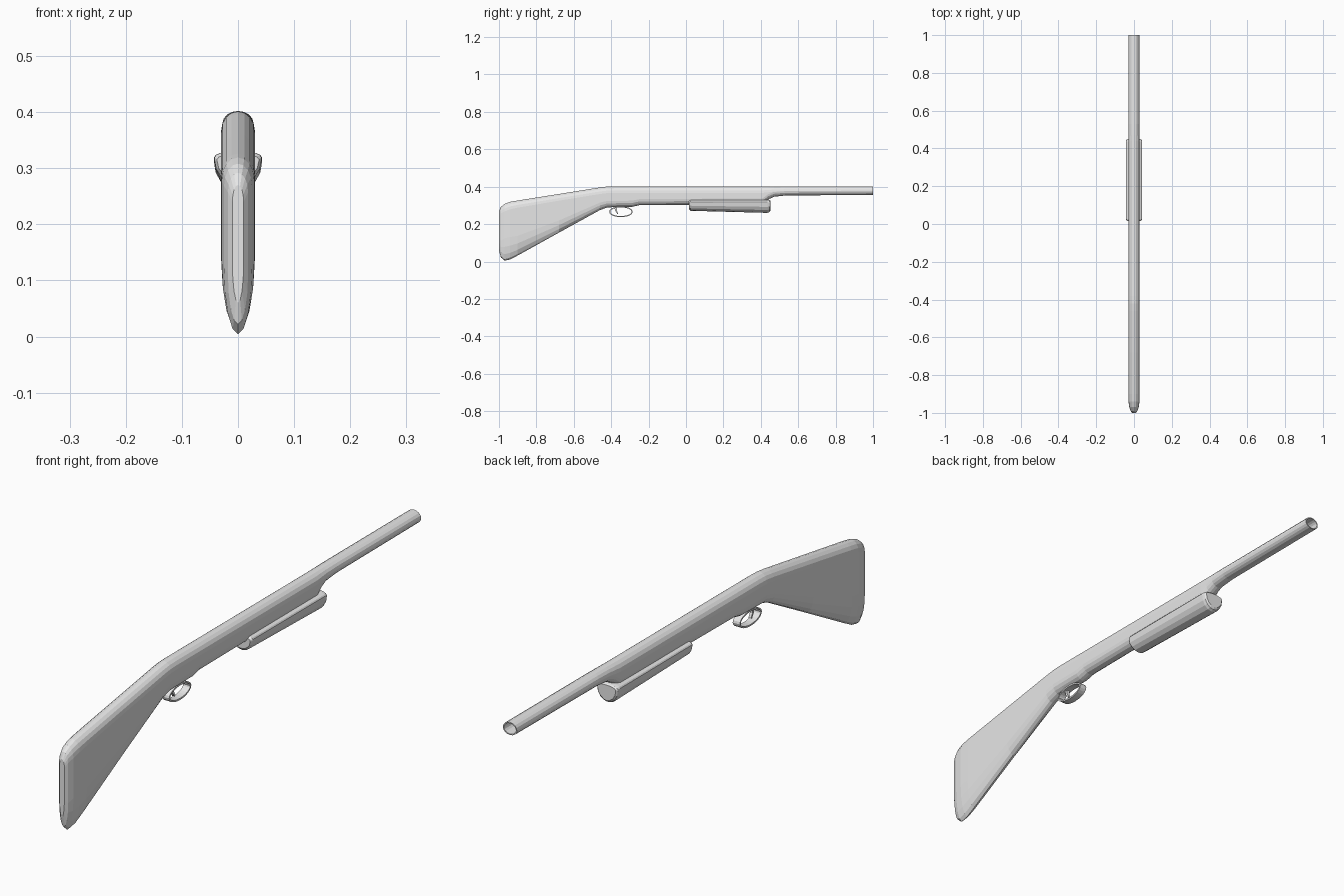
import bpy, bmesh, math

grey = bpy.data.materials.new("plain_grey")
grey.diffuse_color = (0.8, 0.8, 0.8, 1)


def finish(bm, name):
    bmesh.ops.recalc_face_normals(bm, faces=bm.faces)
    mesh = bpy.data.meshes.new(name)
    bm.to_mesh(mesh)
    bm.free()
    mesh.materials.append(grey)
    obj = bpy.data.objects.new(name, mesh)
    bpy.context.collection.objects.link(obj)
    return obj


def ring(bm, y, z_bot, z_top, half_w, r_top, r_bot, n=8):
    """Upright slot-shaped loop: half ellipse on top, half ellipse below."""
    verts = []
    for i in range(n + 1):
        a = math.pi * i / n
        verts.append(bm.verts.new((half_w * math.cos(a), y, z_top - r_top + r_top * math.sin(a))))
    for i in range(n + 1):
        a = math.pi + math.pi * i / n
        verts.append(bm.verts.new((half_w * math.cos(a), y, z_bot + r_bot + r_bot * math.sin(a))))
    return verts


def loft(name, sections):
    bm = bmesh.new()
    rings = [ring(bm, *s) for s in sections]
    for a, b in zip(rings, rings[1:]):
        for i in range(len(a)):
            j = (i + 1) % len(a)
            bm.faces.new((a[i], a[j], b[j], b[i]))
    bm.faces.new(rings[0])
    bm.faces.new(rings[-1])
    return finish(bm, name)


# Stock, receiver and barrel in one sweep, ending with the hollow bore
loft("stock_and_barrel", [
    # y, bottom, top, half width, top radius, bottom radius
    (-1.00, 0.060, 0.270, 0.010, 0.030, 0.070),
    (-0.99, 0.022, 0.292, 0.018, 0.035, 0.090),
    (-0.97, 0.004, 0.308, 0.025, 0.040, 0.120),
    (-0.94, 0.011, 0.319, 0.029, 0.040, 0.120),
    (-0.90, 0.032, 0.326, 0.030, 0.038, 0.105),
    (-0.68, 0.154, 0.361, 0.030, 0.036, 0.065),
    (-0.46, 0.275, 0.396, 0.030, 0.035, 0.040),
    (-0.42, 0.289, 0.401, 0.030, 0.035, 0.035),
    (-0.38, 0.291, 0.402, 0.030, 0.035, 0.033),
    (-0.29, 0.292, 0.402, 0.030, 0.035, 0.033),
    (-0.25, 0.301, 0.402, 0.030, 0.035, 0.032),
    (0.02, 0.303, 0.402, 0.030, 0.035, 0.032),
    (0.41, 0.306, 0.402, 0.030, 0.035, 0.032),
    (0.44, 0.332, 0.402, 0.029, 0.032, 0.028),
    (0.47, 0.346, 0.402, 0.028, 0.028, 0.026),
    (0.53, 0.353, 0.402, 0.028, 0.025, 0.023),
    (1.00, 0.356, 0.402, 0.028, 0.023, 0.022),
    (1.00, 0.360, 0.398, 0.024, 0.019, 0.018),
    (0.85, 0.360, 0.398, 0.024, 0.019, 0.018),
])

# Sliding grip under the barrel
loft("pump_grip", [
    (0.016, 0.280, 0.326, 0.037, 0.010, 0.032),
    (0.024, 0.271, 0.331, 0.042, 0.012, 0.044),
    (0.435, 0.260, 0.331, 0.043, 0.012, 0.052),
    (0.446, 0.264, 0.330, 0.041, 0.012, 0.048),
    (0.451, 0.272, 0.326, 0.036, 0.010, 0.040),
])

# Trigger guard: flat band bent into an oval
bm = bmesh.new()
loops = []
N = 24
for i in range(N):
    a = 2 * math.pi * i / N
    loops.append([bm.verts.new((x, -0.348 + (0.063 - t) * math.cos(a),
                                0.266 + (0.029 - t) * math.sin(a)))
                  for x, t in ((-0.014, 0), (0.014, 0), (0.014, 0.006), (-0.014, 0.006))])
for i in range(N):
    a, b = loops[i], loops[(i + 1) % N]
    for k in range(4):
        m = (k + 1) % 4
        bm.faces.new((a[k], a[m], b[m], b[k]))
finish(bm, "trigger_guard")

# Trigger: thin curved blade
bm = bmesh.new()
profile = [(-0.385, 0.298), (-0.370, 0.298), (-0.370, 0.272), (-0.362, 0.256),
           (-0.367, 0.254), (-0.378, 0.270)]
sides = [[bm.verts.new((x, y, z)) for y, z in profile] for x in (-0.005, 0.005)]
for s in sides:
    bm.faces.new(s)
for i in range(len(profile)):
    j = (i + 1) % len(profile)
    bm.faces.new((sides[0][i], sides[0][j], sides[1][j], sides[1][i]))
finish(bm, "trigger")
